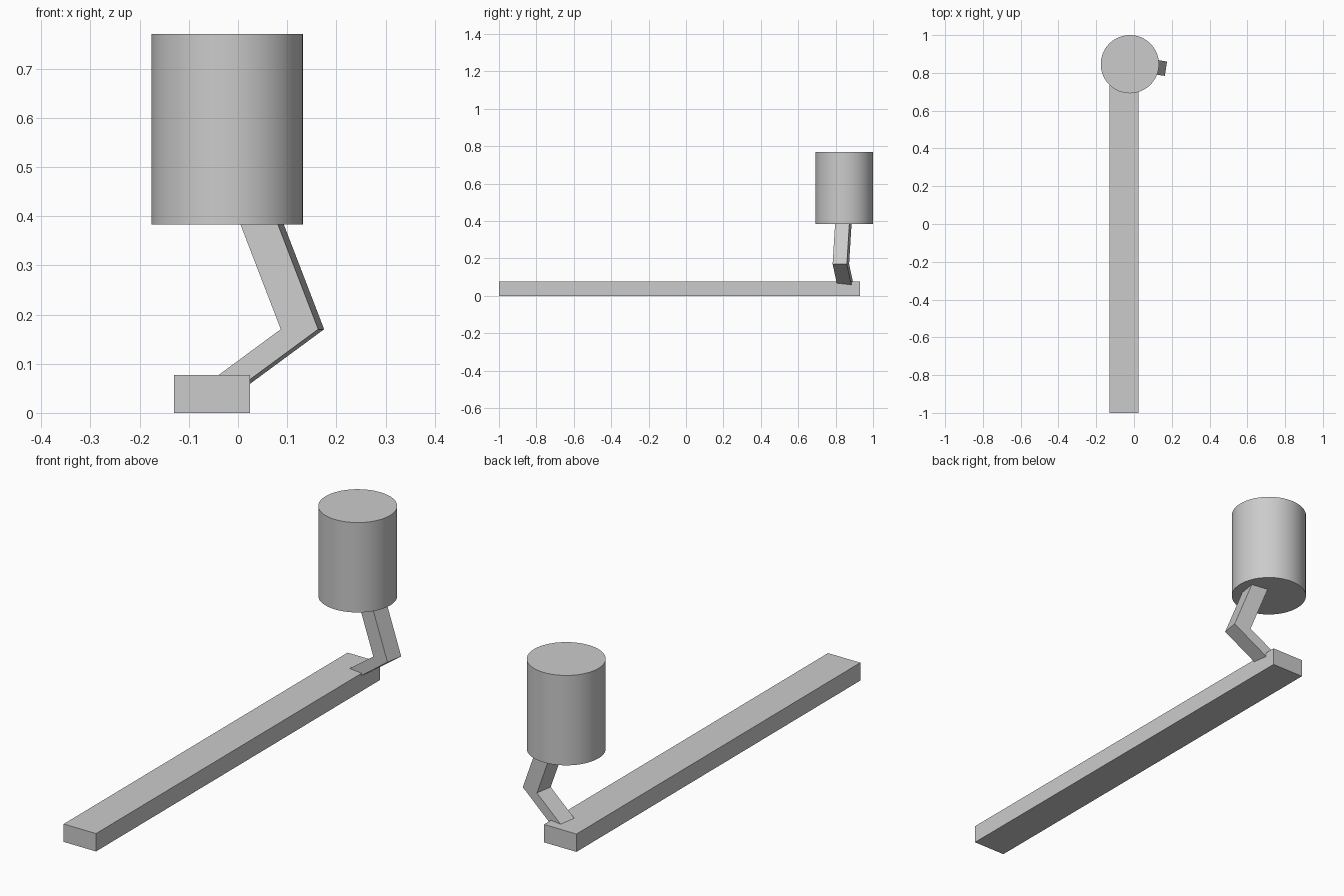
import bpy
import bmesh
import math
from mathutils import Vector

cube = bpy.data.objects.get("Cube")
if cube:
    bpy.data.objects.remove(cube, do_unlink=True)

grey = bpy.data.materials.new("plain_grey")
grey.use_nodes = True
colour = (0.6, 0.6, 0.6, 1)
grey.diffuse_color = colour
grey.node_tree.nodes["Principled BSDF"].inputs["Base Color"].default_value = colour


def extrude_profile(name, points, direction):
    """Make a closed solid by sweeping a polygon along a vector."""
    bm = bmesh.new()
    face = bm.faces.new([bm.verts.new(p) for p in points])
    swept = bmesh.ops.extrude_face_region(bm, geom=[face], use_keep_orig=True)
    verts = [v for v in swept["geom"] if isinstance(v, bmesh.types.BMVert)]
    bmesh.ops.translate(bm, verts=verts, vec=direction)
    bmesh.ops.recalc_face_normals(bm, faces=bm.faces)
    mesh = bpy.data.meshes.new(name)
    bm.to_mesh(mesh)
    bm.free()
    mesh.materials.append(grey)
    obj = bpy.data.objects.new(name, mesh)
    bpy.context.collection.objects.link(obj)
    return obj


# Long flat base bar
left, right, front, back = -0.13, 0.024, -1.0, 0.931
extrude_profile("base_bar",
                [(left, front, 0), (right, front, 0), (right, back, 0), (left, back, 0)],
                Vector((0, 0, 0.077)))

# Bent arm, turned slightly about the vertical, with both ends buried
turn = math.radians(9)
across = Vector((math.cos(turn), -math.sin(turn), 0))
depth = Vector((math.sin(turn), math.cos(turn), 0)) * 0.077
elbow = Vector((0.163, 0.784, 0.17))
width = 0.077
lower = elbow + across * -0.176 + Vector((0, 0, -0.128))
upper = elbow + across * -0.0895 + Vector((0, 0, 0.23))
outer = [lower, elbow, upper]
inner = [p - across * width for p in reversed(outer)]
extrude_profile("bent_arm", outer + inner, depth)

# Upright drum
bpy.ops.mesh.primitive_cylinder_add(vertices=64, radius=0.154, depth=0.387,
                                    location=(-0.022, 0.846, 0.5765))
drum = bpy.context.object
drum.name = "drum"
drum.data.materials.append(grey)
bpy.ops.object.shade_smooth_by_angle(angle=math.radians(30))
